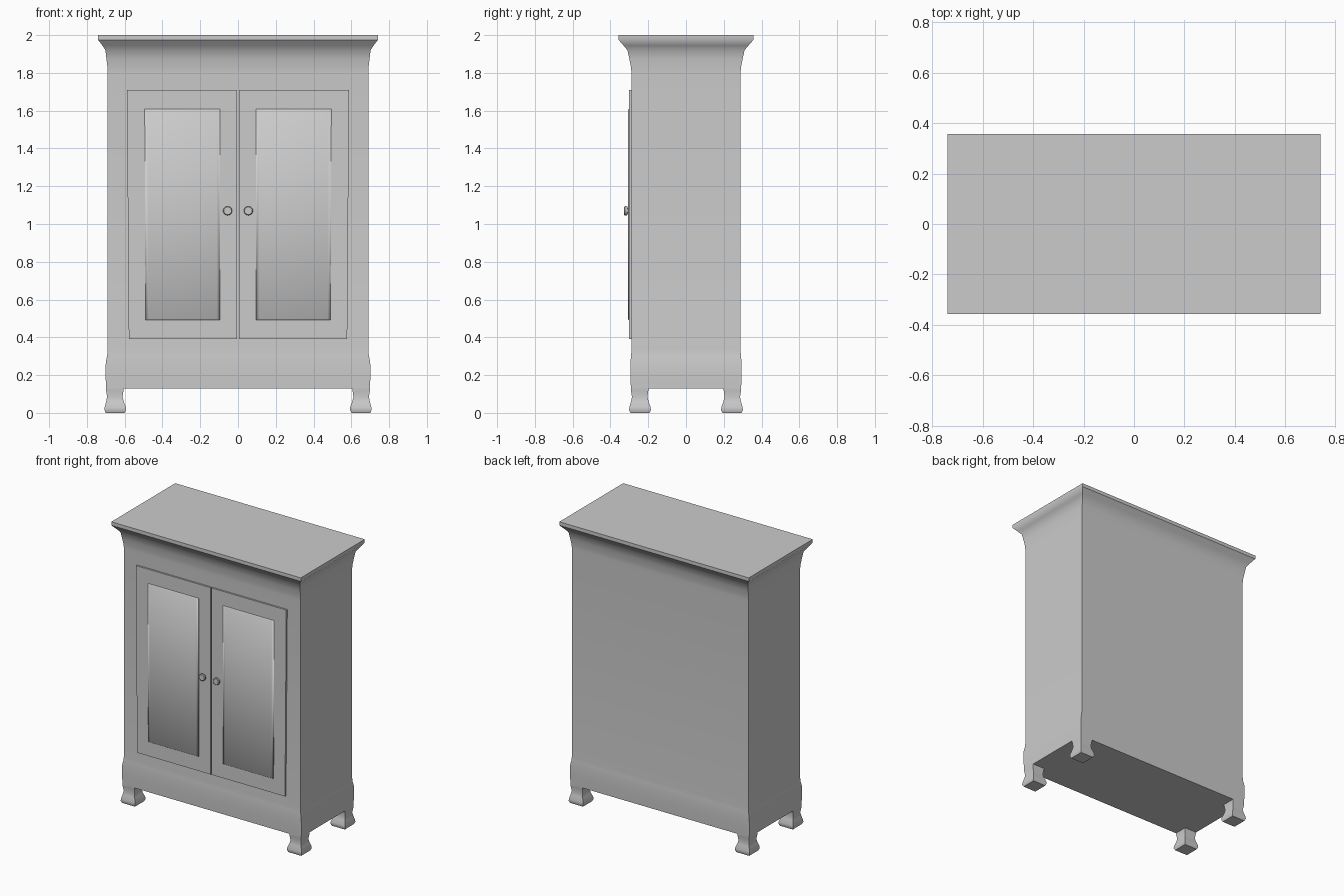
import bpy, bmesh, math
from mathutils import Matrix

if "Cube" in bpy.data.objects:
    bpy.data.objects.remove(bpy.data.objects["Cube"])


def finish(bm, name, angle=40):
    bmesh.ops.recalc_face_normals(bm, faces=bm.faces)
    me = bpy.data.meshes.new(name)
    bm.to_mesh(me)
    bm.free()
    ob = bpy.data.objects.new(name, me)
    bpy.context.collection.objects.link(ob)
    bpy.ops.object.select_all(action='DESELECT')
    ob.select_set(True)
    bpy.context.view_layer.objects.active = ob
    bpy.ops.object.shade_smooth_by_angle(angle=math.radians(angle))
    return ob


def loft(name, loops, angle=40):
    """Skin a stack of matching closed loops and cap both ends."""
    bm = bmesh.new()
    rings = [[bm.verts.new(p) for p in loop] for loop in loops]
    n = len(rings[0])
    for a, b in zip(rings, rings[1:]):
        for i in range(n):
            j = (i + 1) % n
            bm.faces.new((a[i], a[j], b[j], b[i]))
    bm.faces.new(rings[0])
    bm.faces.new(rings[-1])
    return finish(bm, name, angle)


def rect(z, x0, x1, y0, y1):
    return [(x0, y0, z), (x1, y0, z), (x1, y1, z), (x0, y1, z)]


def front_quad(y, xl_bot, xl_top, xr, z0, z1, s):
    return [(s * xl_bot, y, z0), (s * xr, y, z0), (s * xr, y, z1), (s * xl_top, y, z1)]


# Cabinet carcass with plinth and flared crown: z, half width, half depth
profile = [(0.13, 0.699, 0.292), (0.20, 0.701, 0.294), (0.27, 0.700, 0.294),
           (0.30, 0.693, 0.291), (0.33, 0.690, 0.289), (1.80, 0.690, 0.289),
           (1.83, 0.691, 0.291), (1.87, 0.696, 0.299), (1.92, 0.702, 0.310),
           (1.945, 0.718, 0.331), (1.975, 0.741, 0.357), (2.0, 0.741, 0.357)]
loft("cabinet_body", [rect(z, -w, w, -d, d) for z, w, d in profile])

# Flared feet: z, inner/outer x, inner/outer y
foot = [(0.13, 0.605, 0.699, 0.198, 0.292), (0.115, 0.607, 0.698, 0.200, 0.291),
        (0.085, 0.611, 0.693, 0.204, 0.286), (0.06, 0.605, 0.698, 0.198, 0.291),
        (0.03, 0.594, 0.706, 0.187, 0.300), (0.015, 0.593, 0.707, 0.186, 0.301),
        (0.0, 0.600, 0.700, 0.193, 0.294)]
for sx, nx in ((-1, "left"), (1, "right")):
    for sy, ny in ((-1, "front"), (1, "back")):
        loft(f"{ny}_{nx}_foot",
             [rect(z, sx * a, sx * b, sy * c, sy * d) for z, a, b, c, d in foot])

for s, side in ((-1, "left"), (1, "right")):
    # Door slab, slightly narrower at the bottom
    loft(f"{side}_door", [front_quad(y, 0.578, 0.588, 0.004, 0.39, 1.71, s)
                          for y in (-0.285, -0.301)])
    # Raised door panel with bevelled long edges
    loft(f"{side}_door_panel",
         [front_quad(-0.295, 0.490, 0.494, 0.096, 0.492, 1.61, s),
          front_quad(-0.302, 0.490, 0.494, 0.096, 0.492, 1.61, s),
          front_quad(-0.307, 0.474, 0.478, 0.112, 0.497, 1.605, s)], 50)
    # Round knob on a short stem: y, radius
    knob = [(-0.295, 0.014), (-0.309, 0.014), (-0.311, 0.022),
            (-0.314, 0.024), (-0.324, 0.024), (-0.328, 0.020)]
    loft(f"{side}_knob",
         [[(s * 0.055 + r * math.cos(t * math.tau / 24), y,
            1.07 + r * math.sin(t * math.tau / 24)) for t in range(24)]
          for y, r in knob])
